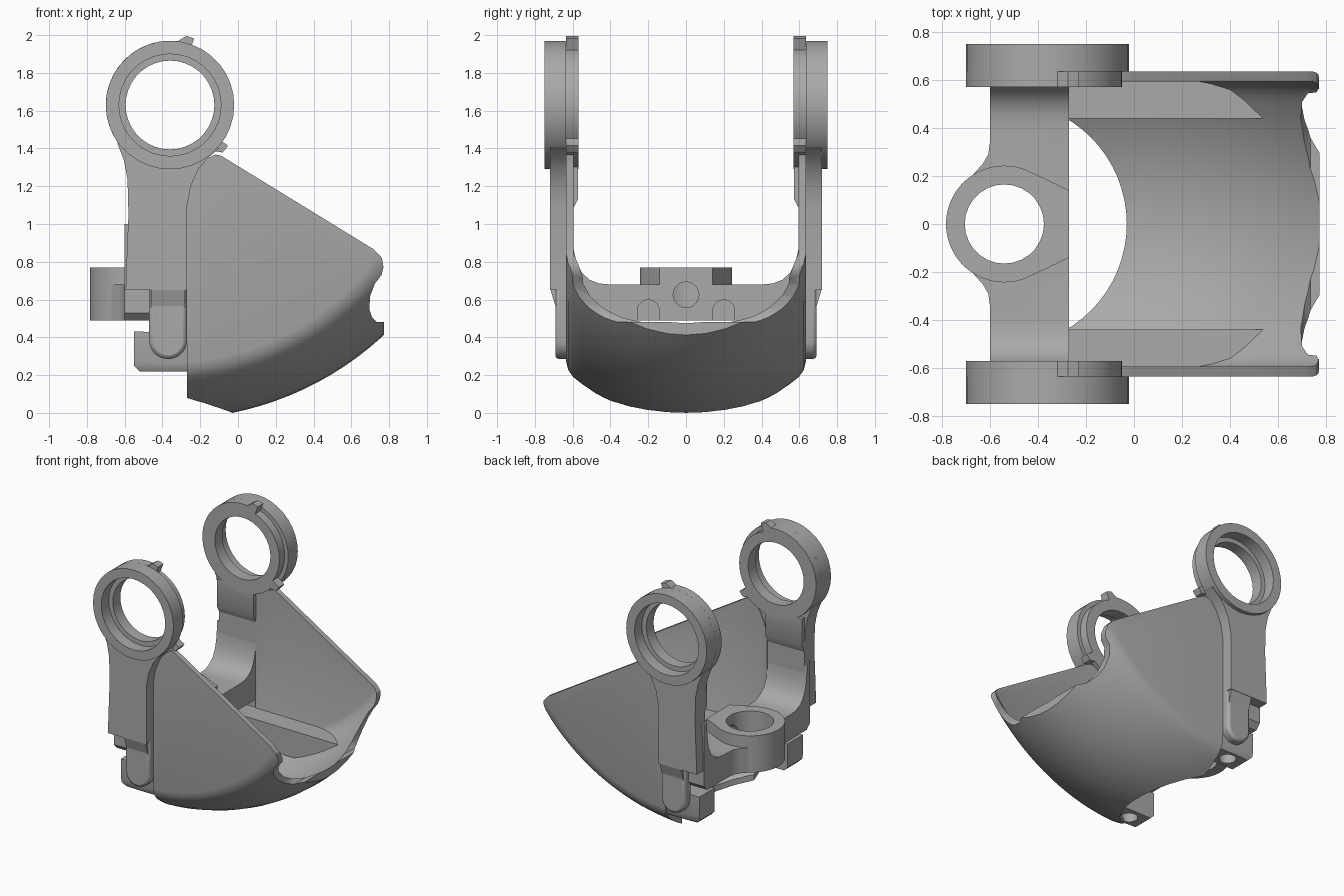
import bpy, bmesh, math
from math import sin, cos, radians, sqrt
from mathutils import Vector

if "Cube" in bpy.data.objects:
    bpy.data.objects.remove(bpy.data.objects["Cube"])

PX, PZ = -0.36, 1.63        # pivot axis of the two rings
BX = -0.54                  # vertical axis of the mounting boss

grey = bpy.data.materials.new("plain grey")
grey.use_nodes = True
grey.diffuse_color = (0.4, 0.4, 0.4, 1)
grey.node_tree.nodes["Principled BSDF"].inputs["Base Color"].default_value = (0.4, 0.4, 0.4, 1)


def add_object(name, bm):
    bmesh.ops.recalc_face_normals(bm, faces=bm.faces)
    mesh = bpy.data.meshes.new(name)
    bm.to_mesh(mesh)
    bm.free()
    obj = bpy.data.objects.new(name, mesh)
    bpy.context.collection.objects.link(obj)
    return obj


def prism(name, points, axis, lo, hi):
    """Extrude a 2D outline along an axis from lo to hi."""
    place = {"x": lambda p: (lo, p[0], p[1]),
             "y": lambda p: (p[0], lo, p[1]),
             "z": lambda p: (p[0], p[1], lo)}[axis]
    bm = bmesh.new()
    face = bm.faces.new([bm.verts.new(place(p)) for p in points])
    out = bmesh.ops.extrude_face_region(bm, geom=[face])
    shift = Vector([hi - lo if a == axis else 0 for a in "xyz"])
    verts = [g for g in out["geom"] if isinstance(g, bmesh.types.BMVert)]
    bmesh.ops.translate(bm, vec=shift, verts=verts)
    return add_object(name, bm)


def lathe(name, profile, steps, closed=False):
    """Revolve (radius, y) points about the pivot axis."""
    bm = bmesh.new()
    vs = [bm.verts.new((PX + r, y, PZ)) for r, y in profile]
    for a, b in zip(vs, vs[1:] + vs[:1] if closed else vs[1:]):
        bm.edges.new((a, b))
    bmesh.ops.spin(bm, geom=bm.verts[:] + bm.edges[:], cent=(PX, 0, PZ), axis=(0, 1, 0),
                   angle=2 * math.pi, steps=steps, use_merge=True)
    bmesh.ops.remove_doubles(bm, verts=bm.verts, dist=1e-5)
    return add_object(name, bm)


def arc(cx, cy, r, a0, a1, n):
    angles = [radians(a0 + (a1 - a0) * i / n) for i in range(n + 1)]
    return [(cx + r * cos(a), cy + r * sin(a)) for a in angles]


def circle(cx, cy, r, n=32):
    return arc(cx, cy, r, 0, 360, n)[:-1]


def rect(a0, a1, b0, b1):
    return [(a0, b0), (a1, b0), (a1, b1), (a0, b1)]


def combine(obj, tool, operation="DIFFERENCE", keep=False):
    mod = obj.modifiers.new("cut", "BOOLEAN")
    mod.object, mod.operation, mod.solver = tool, operation, "EXACT"
    bpy.context.view_layer.update()
    graph = bpy.context.evaluated_depsgraph_get()
    mesh = bpy.data.meshes.new_from_object(obj.evaluated_get(graph))
    obj.modifiers.clear()
    obj.data = mesh
    if not keep:
        bpy.data.objects.remove(tool)


parts = []


def finish(obj, mirrored=False, bevel=0):
    if bevel:
        mod = obj.modifiers.new("edge", "BEVEL")
        mod.width, mod.segments, mod.limit_method = bevel, 2, "ANGLE"
        mod.angle_limit = radians(40)
    if mirrored:
        mod = obj.modifiers.new("mirror", "MIRROR")
        mod.use_axis = (False, True, False)
    obj.data.materials.clear()
    obj.data.materials.append(grey)
    parts.append(obj)


def belly(y, inset):
    return 1.663 - inset - (0.92 - sqrt(0.92 ** 2 - y * y))


def drum(name, inset):
    """Barrel-shaped solid with rounded shoulders and flat sides."""
    wide = 0.635 - inset * 0.9
    half = [(belly(wide * t, inset), wide * t) for t in (0, .16, .32, .47, .62, .75, .86, .94)]
    half += [(1.405 - inset * 0.4, wide - 0.011), (1.36, wide), (0, wide)]
    return lathe(name, [(r, -y) for r, y in half[:0:-1]] + half, 128)


# Curved guard: hollow drum trimmed to the side outline
guard = drum("guard_shell", 0)
combine(guard, drum("drum_inside", 0.045))
outline = [(-0.27, -0.2), (0.772, -0.2), (0.772, 0.48), (0.735, 0.48), (0.71, 0.505),
           (0.695, 0.55), (0.7, 0.62), (0.725, 0.685), (0.76, 0.73), (0.77, 0.77),
           (0.762, 0.82), (0.72, 0.865), (-0.09, 1.362), (-0.12, 1.368), (-0.16, 1.35),
           (-0.21, 1.29), (-0.25, 1.2), (-0.27, 1.09)]
combine(guard, prism("outline", outline, "y", -1, 1), "INTERSECT")
combine(guard, prism("clearance", circle(BX, 0, 0.51, 64), "z", -1, 1.2))
finish(guard)

# Lower mounting blocks running into the guard as ledges
block = prism("mounting_block", [(-0.55, 0.25), (-0.52, 0.22), (0.6, 0.22), (0.6, 0.42),
                                 (-0.55, 0.43)], "y", 0.44, 0.625)
combine(block, drum("drum_limit", 0.01), "INTERSECT")
combine(block, prism("screw_hole", circle(-0.4, 0.53, 0.06, 20), "z", 0, 0.38))
finish(block, mirrored=True)

# Pivot rings with counterbore
ring = lathe("pivot_ring", [(0.235, 0.635), (0.34, 0.635), (0.34, 0.75), (0.27, 0.75),
                            (0.27, 0.66), (0.235, 0.66)], 36, closed=True)
finish(ring, mirrored=True)

# Inner collar: two stop tabs with a relieved sector between them
collar_pts = (arc(PX, PZ, 0.31, -35, 70, 18) + arc(PX, PZ, 0.375, 70, 77, 2)
              + arc(PX, PZ, 0.34, 83, 314, 30) + arc(PX, PZ, 0.375, 318, 325, 2))
collar = prism("stop_collar", collar_pts, "y", 0.57, 0.635)
combine(collar, prism("bore", circle(PX, PZ, 0.235, 36), "y", 0.5, 0.7))
finish(collar, mirrored=True)

# Upright arms, flaring into the rings
arm_pts = ([(-0.595, 0.65), (-0.27, 0.65), (-0.27, 1.09), (-0.25, 1.2), (-0.21, 1.29),
            (-0.16, 1.35), (-0.1, 1.4)] + arc(PX, PZ, 0.3, -43, -140, 12)
           + [(-0.64, 1.43), (-0.605, 1.34), (-0.585, 1.24), (-0.58, 1.05), (-0.588, 0.85)])
finish(prism("arm", arm_pts, "y", 0.6, 0.72), mirrored=True)

# Thickened pad inside the top of each arm
pad = prism("arm_pad", [(0.61, 1.06), (0.61, 1.34), (0.572, 1.34), (0.572, 1.13)],
            "x", -0.58, -0.27)
finish(pad, mirrored=True)

# Rounded foot joining arm to mounting block
foot_pts = arc(-0.37, 0.385, 0.1, 180, 360, 14) + [(-0.27, 0.69), (-0.47, 0.69)]
foot = prism("arm_foot", foot_pts, "y", 0.6, 0.692)
finish(foot, mirrored=True, bevel=0.02)
taper = prism("arm_taper", [(0.62, 0.56), (0.69, 0.56), (0.72, 0.66), (0.62, 0.66)],
              "x", -0.46, -0.28)
finish(taper, mirrored=True)

# Cross member with curved gussets up to the arms
half = [(0.6, 0.49), (0.64, 0.53), (0.64, 1.0), (0.605, 1.0), (0.598, 0.88), (0.58, 0.8),
        (0.55, 0.74), (0.51, 0.705), (0.46, 0.685), (0.4, 0.68)]
cross = prism("cross_member", half + [(-y, z) for y, z in half[::-1]], "x", -0.6, -0.27)
for side in (-1, 1):
    arch = arc(side * 0.2, 0.54, 0.058, 0, 180, 14)
    arch += [(side * 0.2 - 0.058, 0.4), (side * 0.2 + 0.058, 0.4)]
    combine(cross, prism("arch", arch, "x", -0.42, -0.2))

# Mounting boss: tapered collar plus filleted root
boss_pts = arc(BX, 0, 0.243, 68, 292, 40) + [(-0.27, -0.14), (-0.27, 0.14)]
boss = prism("boss", boss_pts, "z", 0.6, 0.77)
root_half = [(-0.5, 0.34), (-0.6, 0.34), (-0.607, 0.29), (-0.63, 0.25), (-0.665, 0.212)]
root_pts = (root_half + arc(BX, 0, 0.243, 122, 238, 24)
            + [(x, -y) for x, y in root_half[::-1]])
combine(boss, prism("boss_root", root_pts, "z", 0.49, 0.68), "UNION")
combine(cross, boss, "UNION")
combine(cross, prism("boss_hole", circle(BX, 0, 0.165, 28), "z", 0.3, 1))
combine(cross, prism("set_screw_hole", circle(0, 0.625, 0.068, 24), "x", -0.5, -0.2))
finish(cross)

# Smooth shading with crisp edges
bpy.ops.object.select_all(action="DESELECT")
for obj in parts:
    obj.select_set(True)
bpy.context.view_layer.objects.active = parts[0]
bpy.ops.object.shade_smooth_by_angle(angle=radians(30))
